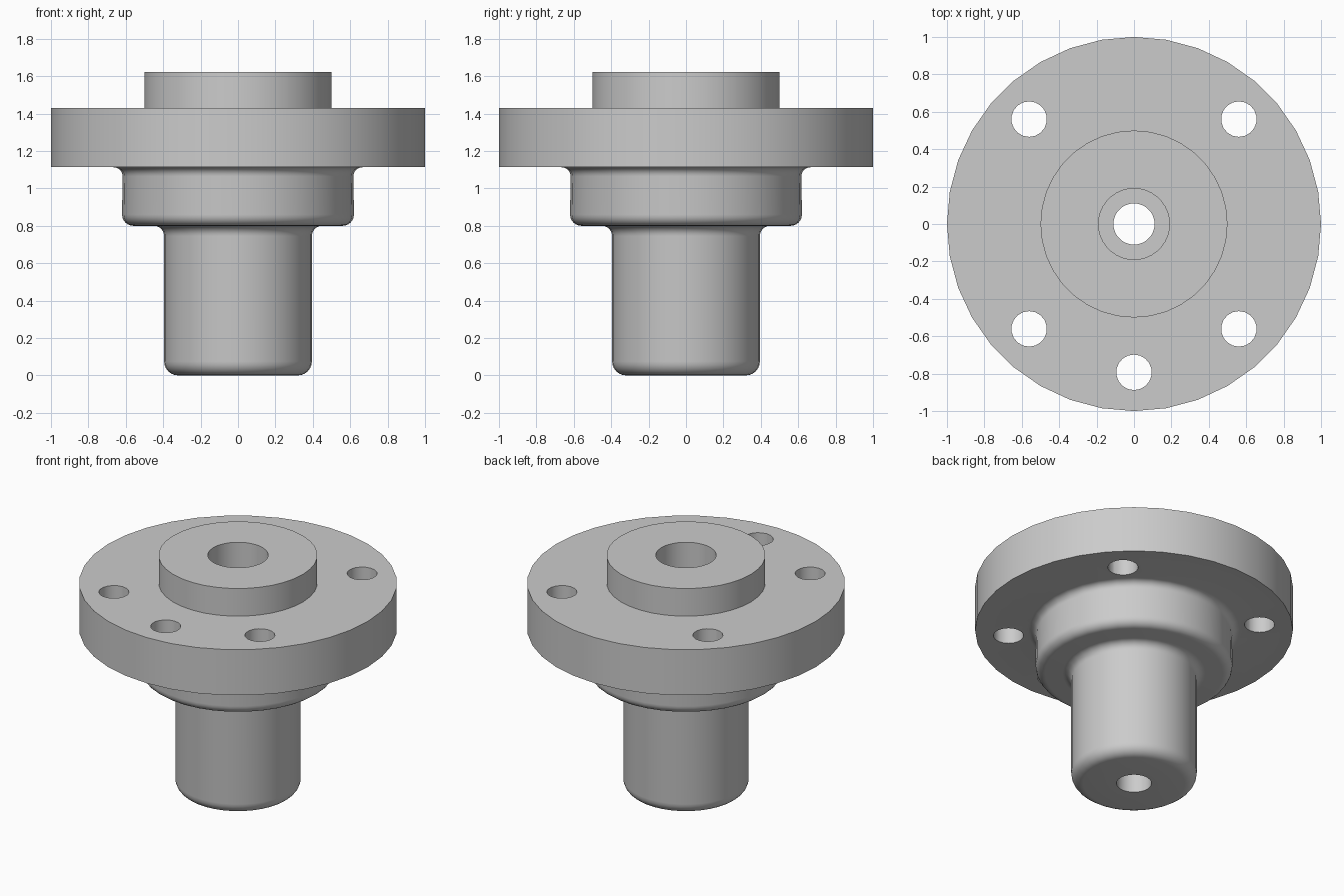
import bpy, bmesh, math
from math import sin, cos, pi, radians
from mathutils import Matrix

old = bpy.data.objects.get("Cube")
if old:
    bpy.data.objects.remove(old, do_unlink=True)

# Plain grey metal
steel = bpy.data.materials.new("grey_steel")
steel.use_nodes = True
steel.diffuse_color = (0.6, 0.6, 0.6, 1)
steel.node_tree.nodes["Principled BSDF"].inputs["Base Color"].default_value = steel.diffuse_color


def add_object(name, bm):
    bmesh.ops.recalc_face_normals(bm, faces=bm.faces)
    mesh = bpy.data.meshes.new(name)
    bm.to_mesh(mesh)
    bm.free()
    mesh.materials.append(steel)
    obj = bpy.data.objects.new(name, mesh)
    bpy.context.collection.objects.link(obj)
    return obj


def fillet(cx, cz, r, start, end, steps=6):
    """Quarter arc of profile points, angles in degrees."""
    angles = [radians(start + (end - start) * i / steps) for i in range(steps + 1)]
    return [(cx + r * cos(a), cz + r * sin(a)) for a in angles]


def lathe(name, profile, segments):
    """Revolve a closed profile of (radius, height) points about z."""
    bm = bmesh.new()
    rings = []
    for s in range(segments):
        a = 2 * pi * s / segments
        rings.append([bm.verts.new((r * cos(a), r * sin(a), z)) for r, z in profile])
    n = len(profile)
    for s in range(segments):
        here, there = rings[s], rings[(s + 1) % segments]
        for i in range(n):
            j = (i + 1) % n
            bm.faces.new((here[i], there[i], there[j], here[j]))
    return add_object(name, bm)


# Stepped hub: shaft, shoulder, flange, raised boss and counterbored centre
profile = [(0.11, 0)]
profile += fillet(0.32, 0.075, 0.075, -90, 0)       # rounded shaft end
profile += fillet(0.45, 0.745, 0.055, 180, 90)      # shaft into shoulder
profile += fillet(0.56, 0.86, 0.06, -90, 0)         # shoulder edge
profile += fillet(0.665, 1.065, 0.048, 180, 90)     # shoulder into flange
profile += [(1, 1.113), (1, 1.43), (0.5, 1.43), (0.5, 1.622),
            (0.19, 1.622), (0.19, 0.8), (0.11, 0.8)]
hub = lathe("flanged_hub", profile, 36)

# Five bolt holes through the flange
bm = bmesh.new()
for angle in (45, 135, 225, 270, 315):
    a = radians(angle)
    bmesh.ops.create_cone(bm, cap_ends=True, segments=18, radius1=0.095, radius2=0.095, depth=0.6,
                          matrix=Matrix.Translation((0.793 * cos(a), 0.793 * sin(a), 1.27)))
cutter = add_object("bolt_hole_cutter", bm)
cutter.hide_render = True

bpy.ops.object.select_all(action="DESELECT")
hub.select_set(True)
bpy.context.view_layer.objects.active = hub
cut = hub.modifiers.new("bolt_holes", "BOOLEAN")
cut.operation = "DIFFERENCE"
cut.solver = "EXACT"
cut.object = cutter
bpy.ops.object.modifier_apply(modifier=cut.name)
bpy.data.objects.remove(cutter, do_unlink=True)

bpy.ops.object.shade_smooth_by_angle(angle=radians(30))
